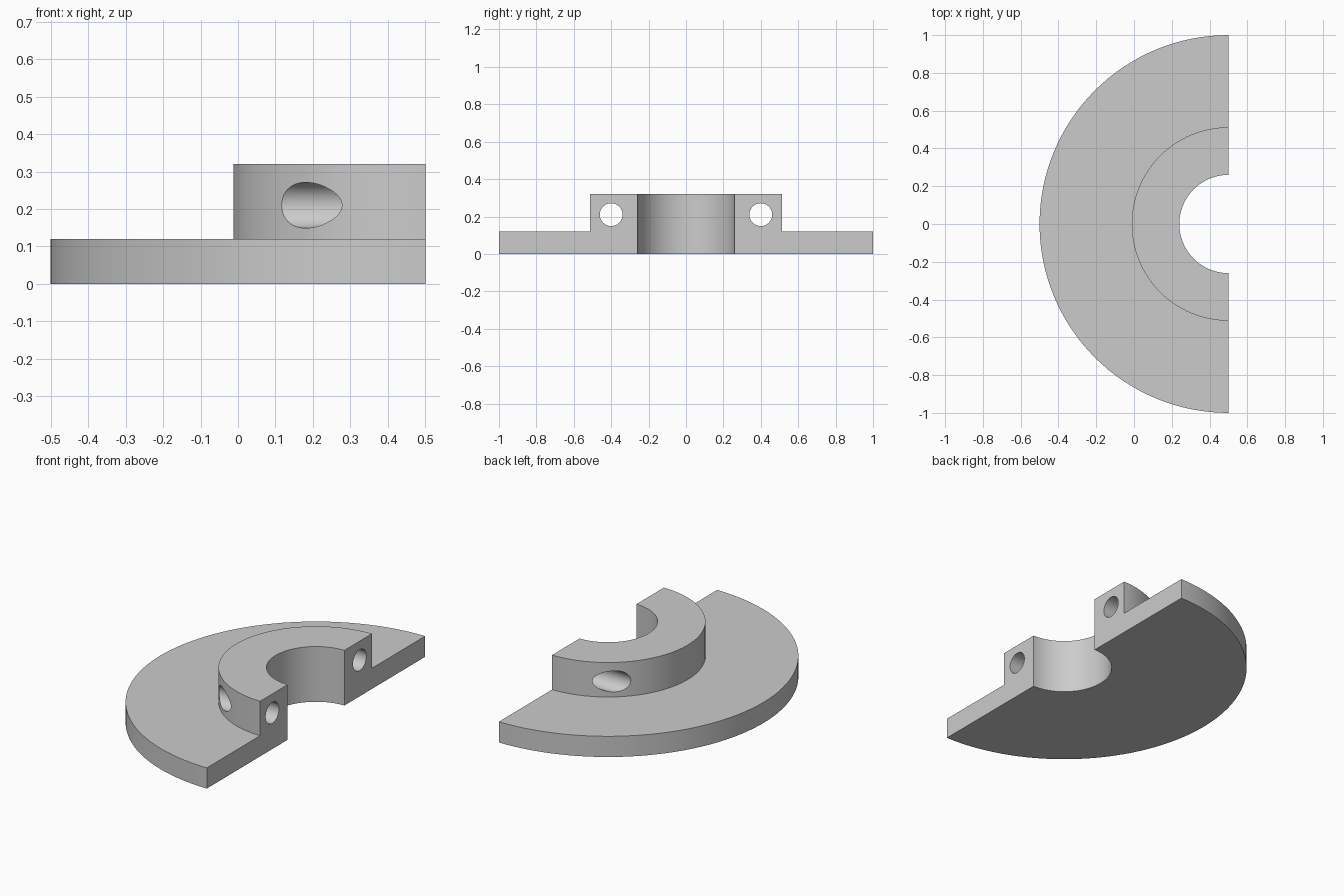
import bpy, bmesh, math
from mathutils import Matrix, Vector

cube = bpy.data.objects.get("Cube")
if cube:
    bpy.data.objects.remove(cube, do_unlink=True)

AXIS_X = 0.5
BORE, HUB, RIM = 0.26, 0.512, 1.0
FLANGE_TOP, HUB_TOP = 0.12, 0.32

grey = bpy.data.materials.new("plain_grey")
grey.use_nodes = True
grey.diffuse_color = (0.6, 0.6, 0.6, 1)
grey.node_tree.nodes["Principled BSDF"].inputs["Base Color"].default_value = grey.diffuse_color


def add_object(name, bm):
    bmesh.ops.recalc_face_normals(bm, faces=bm.faces)
    mesh = bpy.data.meshes.new(name)
    bm.to_mesh(mesh)
    bm.free()
    mesh.materials.append(grey)
    obj = bpy.data.objects.new(name, mesh)
    bpy.context.collection.objects.link(obj)
    return obj


# Half flange with raised hub: stepped section swept through a half turn
profile = [(BORE, 0), (RIM, 0), (RIM, FLANGE_TOP), (HUB, FLANGE_TOP),
           (HUB, HUB_TOP), (BORE, HUB_TOP)]
bm = bmesh.new()
start = bm.faces.new([bm.verts.new((AXIS_X, r, z)) for r, z in profile])
end = bmesh.ops.duplicate(bm, geom=[start])["geom"]
end_verts = [g for g in end if isinstance(g, bmesh.types.BMVert)]
bmesh.ops.spin(bm, geom=end_verts + [g for g in end if isinstance(g, bmesh.types.BMEdge)],
               cent=(AXIS_X, 0, 0), axis=(0, 0, 1), angle=math.pi, steps=64)
bmesh.ops.remove_doubles(bm, verts=bm.verts, dist=0.0001)
# Close the far end of the sweep
bmesh.ops.holes_fill(bm, edges=[e for e in bm.edges if e.is_boundary], sides=0)
flange = add_object("half_flange", bm)

# Bolt holes through both ends of the hub
bm = bmesh.new()
for side in (-1, 1):
    place = Matrix.Translation(Vector((0.3, side * 0.4, 0.21))) @ Matrix.Rotation(math.pi / 2, 4, 'Y')
    bmesh.ops.create_cone(bm, cap_ends=True, segments=48, radius1=0.061, radius2=0.061,
                          depth=1.0, matrix=place)
cutter = add_object("bolt_hole_cutter", bm)
cutter.hide_render = True

cut = flange.modifiers.new("bolt_holes", 'BOOLEAN')
cut.operation = 'DIFFERENCE'
cut.solver = 'EXACT'
cut.object = cutter
bpy.ops.object.select_all(action='DESELECT')
flange.select_set(True)
bpy.context.view_layer.objects.active = flange
bpy.ops.object.modifier_apply(modifier=cut.name)
bpy.data.objects.remove(cutter, do_unlink=True)

bpy.ops.object.shade_smooth_by_angle(angle=math.radians(30))
